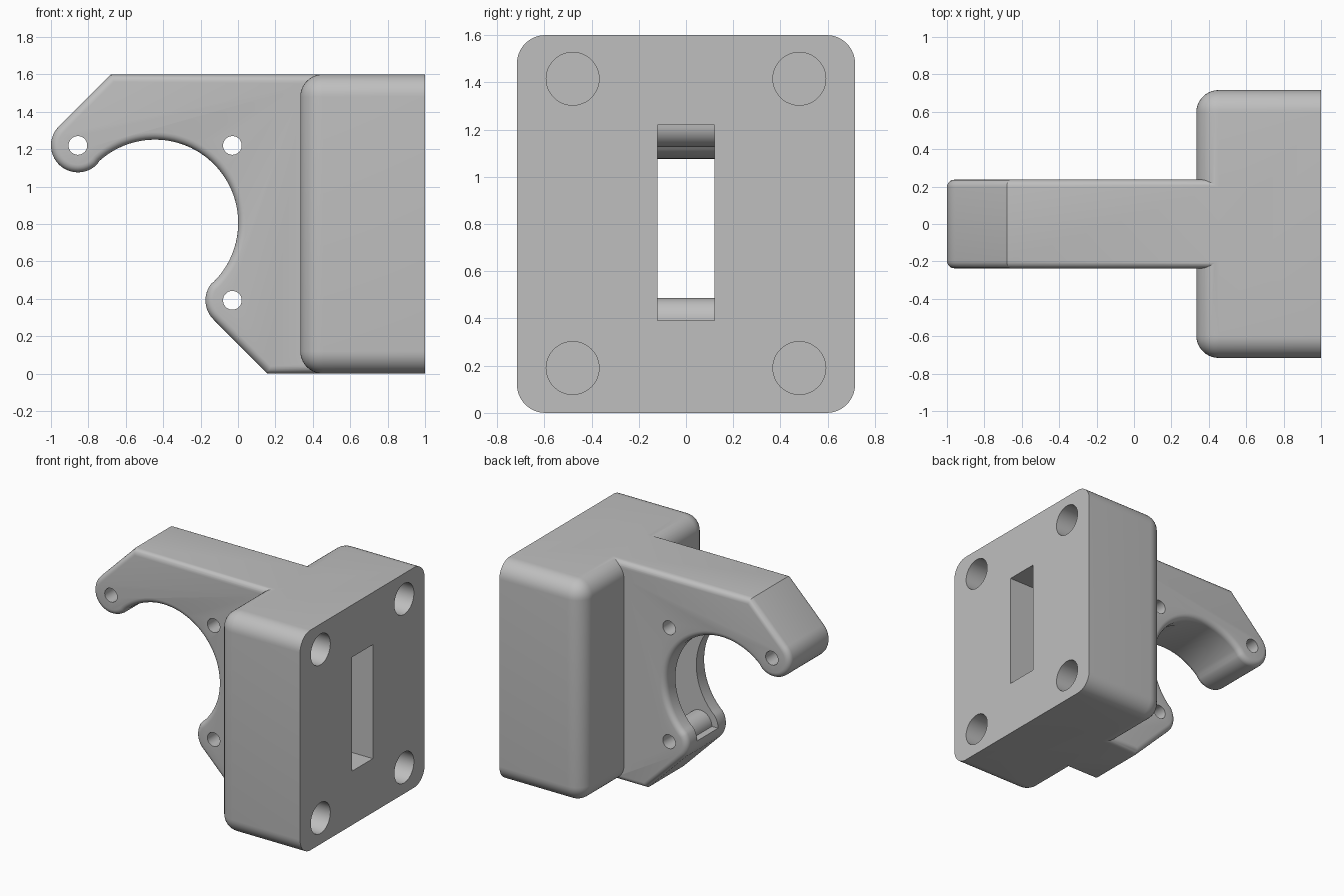
import bpy, bmesh
from math import sin, cos, pi, radians
from mathutils import Matrix, Vector

if "Cube" in bpy.data.objects:
    bpy.data.objects.remove(bpy.data.objects["Cube"], do_unlink=True)

HEIGHT, BORE_R, TIP_R = 1.6, 0.445, 0.144
BORE = (-0.444, 0.806)
TIP, UPPER, LOWER = (-0.856, 1.22), (-0.03, 1.22), (-0.03, 0.392)

grey = bpy.data.materials.new("light_grey")
grey.use_nodes = True
grey.diffuse_color = (0.52, 0.52, 0.52, 1)
grey.node_tree.nodes["Principled BSDF"].inputs["Base Color"].default_value = grey.diffuse_color


def make(name, bm):
    bmesh.ops.recalc_face_normals(bm, faces=bm.faces[:])
    mesh = bpy.data.meshes.new(name)
    bm.to_mesh(mesh)
    bm.free()
    mesh.materials.append(grey)
    ob = bpy.data.objects.new(name, mesh)
    bpy.context.collection.objects.link(ob)
    return ob


def box(bm, low, high):
    low, high = Vector(low), Vector(high)
    size = Matrix.Diagonal((*(high - low), 1))
    bmesh.ops.create_cube(bm, size=1, matrix=Matrix.Translation((low + high) / 2) @ size)


def cylinder(bm, centre, radius, length, axis):
    turn = Matrix.Rotation(pi / 2, 4, axis)
    bmesh.ops.create_cone(bm, cap_ends=True, segments=48, radius1=radius, radius2=radius,
                          depth=length, matrix=Matrix.Translation(centre) @ turn)


def arc(centre, radius, start, end, steps):
    angles = [radians(start + (end - start) * i / steps) for i in range(steps + 1)]
    return [(centre[0] + radius * cos(a), centre[1] + radius * sin(a)) for a in angles]


def combine(target, tool, operation):
    mod = target.modifiers.new(operation, 'BOOLEAN')
    mod.operation, mod.solver, mod.object = operation, 'EXACT', tool
    bpy.context.view_layer.objects.active = target
    bpy.ops.object.modifier_apply(modifier=mod.name)
    bpy.data.objects.remove(tool, do_unlink=True)


# Mounting block, rounded everywhere but around its flat mounting face
bm = bmesh.new()
box(bm, (0.333, -0.716, 0), (1, 0.716, HEIGHT))
edges = [e for e in bm.edges if any(v.co.x < 0.9 for v in e.verts)]
bmesh.ops.bevel(bm, geom=edges, offset=0.12, segments=10, profile=0.5, affect='EDGES')
bracket = make("clamp_bracket", bm)

# Hooked arm: tip, bore, lower jaw and straight outer edges
profile = arc(TIP, TIP_R, 135, 315, 24)
profile += arc(BORE, BORE_R, 135, -45, 56)[1:]
profile += arc(LOWER, TIP_R, 135, 225, 12)[1:]
profile += [(0.157, 0), (0.7, 0), (0.7, HEIGHT), (-0.68, HEIGHT)]
bm = bmesh.new()
face = bm.faces.new([bm.verts.new((x, -0.237, z)) for x, z in profile])
grown = bmesh.ops.extrude_face_region(bm, geom=[face])["geom"]
bmesh.ops.translate(bm, verts=[g for g in grown if isinstance(g, bmesh.types.BMVert)],
                    vec=(0, 0.474, 0))
rims = [e for e in bm.edges if abs(e.verts[0].co.y - e.verts[1].co.y) < 0.01]
bmesh.ops.bevel(bm, geom=rims, offset=0.04, segments=5, profile=0.5, affect='EDGES')
combine(bracket, make("hooked_arm", bm), 'UNION')

# Slot from the mounting face into the bore
bm = bmesh.new()
box(bm, (-0.3, -0.12, LOWER[1]), (1.1, 0.12, UPPER[1]))
combine(bracket, make("slot_cutter", bm), 'DIFFERENCE')

# Sleeves around the pin holes inside the slot
bm = bmesh.new()
for x, z in (UPPER, LOWER):
    cylinder(bm, (x, 0, z), 0.094, 0.27, 'X')
combine(bracket, make("pin_sleeves", bm), 'UNION')

# Pin holes through the arm and blind holes in the mounting face
bm = bmesh.new()
for x, z in (TIP, UPPER, LOWER):
    cylinder(bm, (x, 0, z), 0.05, 0.8, 'X')
for y in (-0.48, 0.48):
    for z in (0.19, 1.415):
        cylinder(bm, (0.85, y, z), 0.112, 0.5, 'Y')
combine(bracket, make("hole_cutters", bm), 'DIFFERENCE')

bpy.ops.object.select_all(action='DESELECT')
bracket.select_set(True)
bpy.context.view_layer.objects.active = bracket
bpy.ops.object.shade_smooth_by_angle(angle=radians(25))
